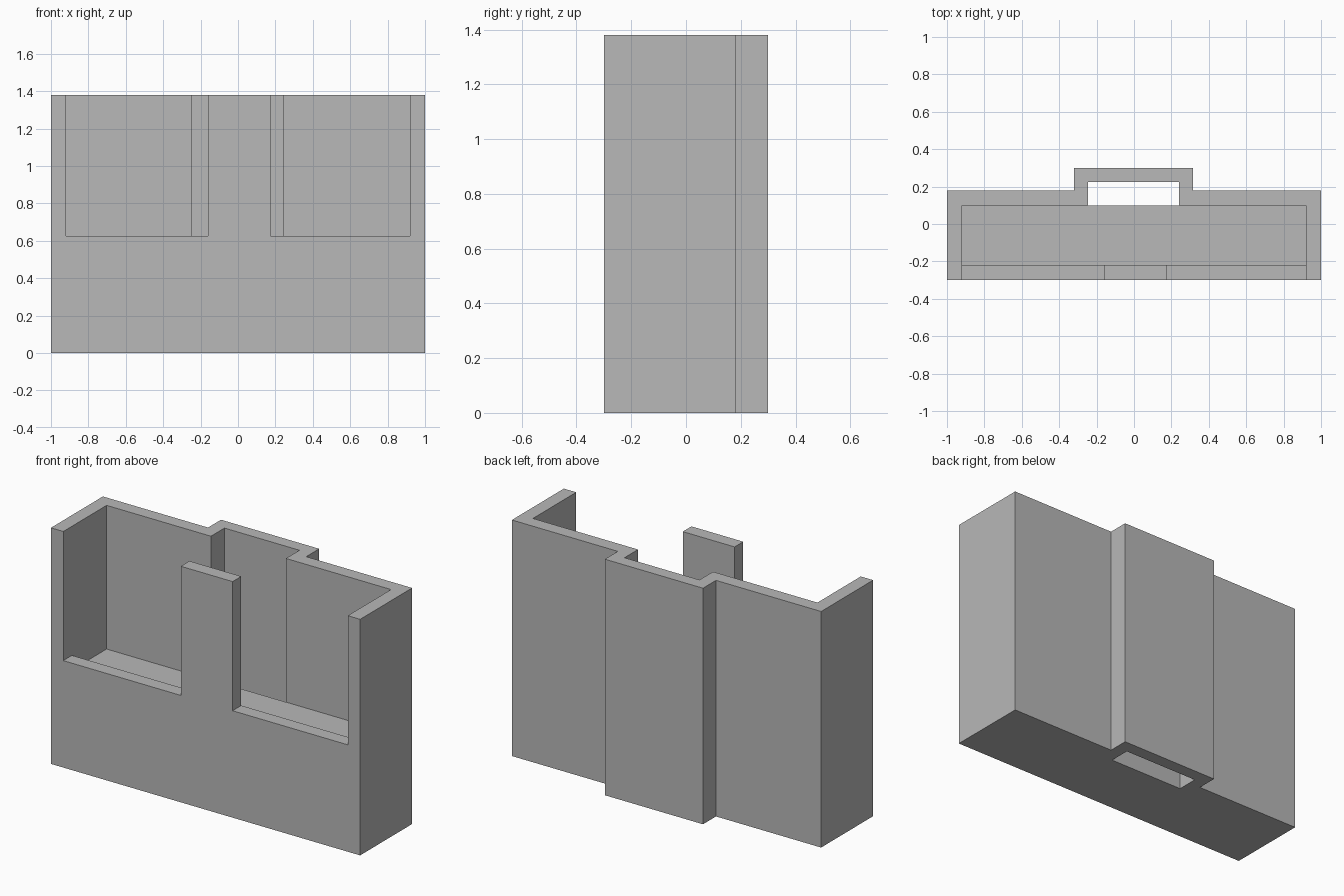
import bpy
import bmesh
from mathutils import Vector

cube = bpy.data.objects.get("Cube")
if cube:
    bpy.data.objects.remove(cube, do_unlink=True)

# Single plain grey
grey = bpy.data.materials.new("plain_grey")
grey.use_nodes = True
colour = (0.48, 0.48, 0.48, 1)
grey.diffuse_color = colour
grey.node_tree.nodes["Principled BSDF"].inputs["Base Color"].default_value = colour

# Main levels and depths
HEIGHT, SILL, FLOOR = 1.38, 0.625, 0.54
FRONT, PANEL_BACK, CAVITY_BACK, WALL_BACK = -0.30, -0.22, 0.10, 0.18
SLOT_BACK, BUMP_BACK = 0.225, 0.30
INNER = 0.92


def prism(name, points, direction):
    """Extrude a closed outline along a direction into a solid object."""
    bm = bmesh.new()
    face = bm.faces.new([bm.verts.new(p) for p in points])
    result = bmesh.ops.extrude_face_region(bm, geom=[face], use_keep_orig=True)
    moved = [g for g in result["geom"] if isinstance(g, bmesh.types.BMVert)]
    bmesh.ops.translate(bm, verts=moved, vec=Vector(direction))
    bmesh.ops.recalc_face_normals(bm, faces=bm.faces)
    mesh = bpy.data.meshes.new(name)
    bm.to_mesh(mesh)
    bm.free()
    mesh.materials.append(grey)
    obj = bpy.data.objects.new(name, mesh)
    bpy.context.collection.objects.link(obj)
    return obj


# Side walls and back wall with the stepped rear channel
outer = [(-1, PANEL_BACK), (-1, WALL_BACK), (-0.32, WALL_BACK), (-0.32, BUMP_BACK),
         (0.315, BUMP_BACK), (0.315, WALL_BACK), (1, WALL_BACK), (1, PANEL_BACK)]
inner = [(INNER, PANEL_BACK), (INNER, CAVITY_BACK), (0.24, CAVITY_BACK), (0.24, SLOT_BACK),
         (-0.245, SLOT_BACK), (-0.245, CAVITY_BACK), (-INNER, CAVITY_BACK), (-INNER, PANEL_BACK)]
prism("side_and_back_walls", [(x, y, 0) for x, y in outer + inner], (0, 0, HEIGHT))

# Front panel with two window openings either side of the centre tab
front = [(-1, 0), (1, 0), (1, HEIGHT), (INNER, HEIGHT), (INNER, SILL),
         (0.175, SILL), (0.175, HEIGHT), (-0.16, HEIGHT), (-0.16, SILL),
         (-INNER, SILL), (-INNER, HEIGHT), (-1, HEIGHT)]
prism("front_panel", [(x, FRONT, z) for x, z in front], (0, PANEL_BACK - FRONT, 0))

# Solid base filling the cavity up to the floor, leaving the rear slot open
base = [(-INNER, PANEL_BACK), (INNER, PANEL_BACK), (INNER, CAVITY_BACK), (-INNER, CAVITY_BACK)]
prism("floor_block", [(x, y, 0) for x, y in base], (0, 0, FLOOR))
